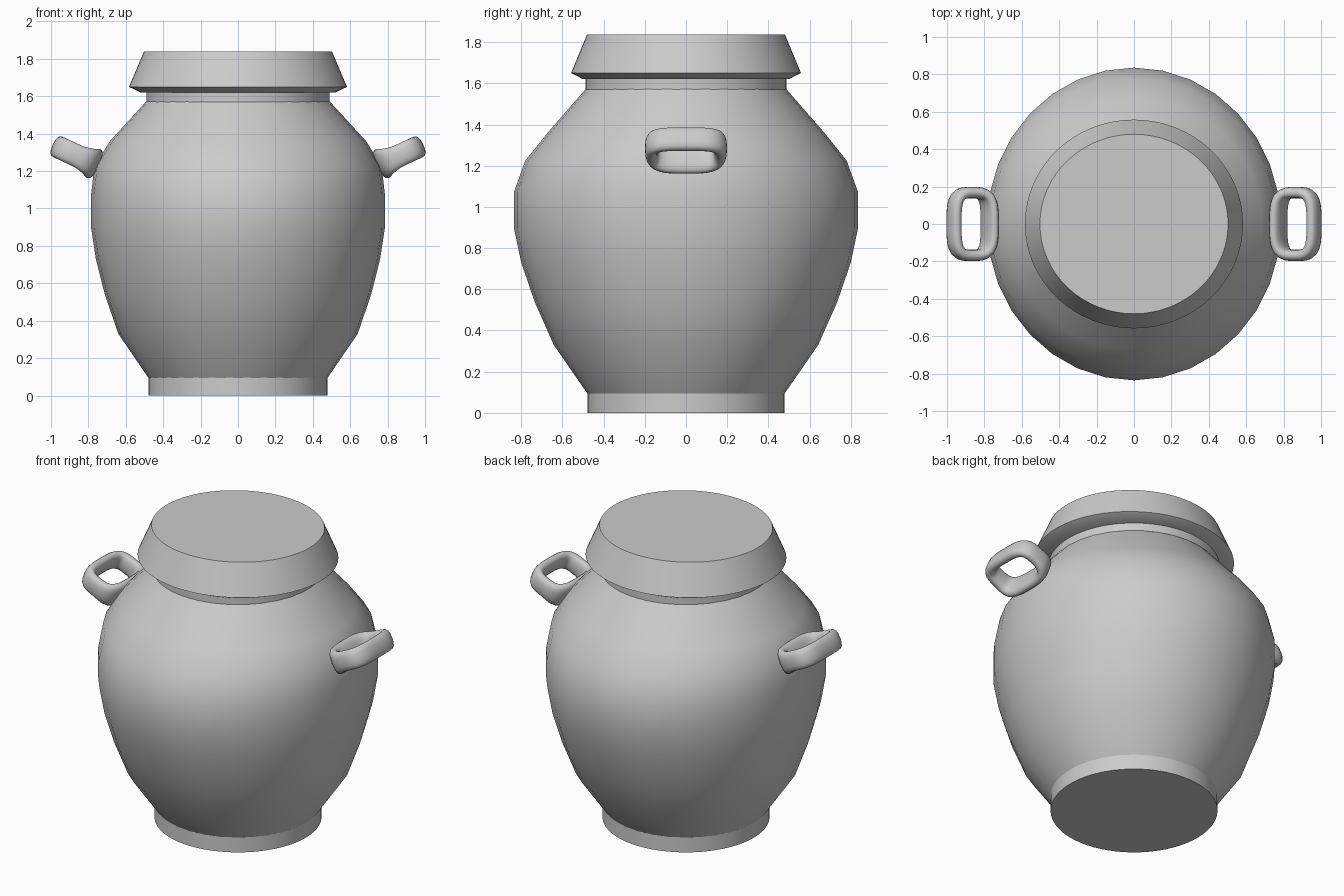
import bpy, bmesh
from math import sin, cos, pi, radians
from mathutils import Vector

if "Cube" in bpy.data.objects:
    bpy.data.objects.remove(bpy.data.objects["Cube"])


def sgn_pow(v, p):
    return abs(v) ** p * (1 if v >= 0 else -1)


def finish(name, rings, closed_loop=False, angle=30):
    """Bridge successive rings of points; cap the ends unless it is a loop."""
    bm = bmesh.new()
    vs = [[bm.verts.new(p) for p in ring] for ring in rings]
    n = len(vs[0])
    pairs = list(zip(vs, vs[1:])) + ([(vs[-1], vs[0])] if closed_loop else [])
    for a, b in pairs:
        for i in range(n):
            j = (i + 1) % n
            bm.faces.new((a[i], a[j], b[j], b[i]))
    if not closed_loop:
        bm.faces.new(vs[0][::-1])
        bm.faces.new(vs[-1])
    bmesh.ops.recalc_face_normals(bm, faces=bm.faces[:])
    me = bpy.data.meshes.new(name)
    bm.to_mesh(me)
    bm.free()
    ob = bpy.data.objects.new(name, me)
    bpy.context.collection.objects.link(ob)
    bpy.ops.object.select_all(action='DESELECT')
    ob.select_set(True)
    bpy.context.view_layer.objects.active = ob
    bpy.ops.object.shade_smooth_by_angle(angle=radians(angle))
    return ob


def lathe(name, profile, sides):
    """Profile entries are (x radius, y radius, z)."""
    ang = [2 * pi * i / sides for i in range(sides)]
    return finish(name, [[(rx * cos(a), ry * sin(a), z) for a in ang]
                         for rx, ry, z in profile])


# Pot: foot, slightly oval belly, neck and lid
lathe("foot", [(.478, .478, 0), (.478, .478, .095)], 64)
lathe("belly", [(.478, .478, .093), (.64, .642, .33), (.712, .735, .54),
                (.76, .80, .73), (.786, .836, .90), (.786, .836, 1.07),
                (.768, .78, 1.225), (.685, .672, 1.36), (.488, .484, 1.575)], 32)
lathe("neck", [(.49, .488, 1.57), (.49, .488, 1.625)], 64)
lathe("lid", [(.52, .50, 1.62), (.583, .558, 1.65), (.503, .48, 1.838)], 64)

# Handles: flattened tube swept round a rounded rectangle, tilted upward
TILT = radians(25)
STEPS, SECTION = 48, 16


def path(t):
    a, b, n = .105, .168, 3.6
    r = (abs(cos(t) / a) ** n + abs(sin(t) / b) ** n) ** (-1 / n)
    return Vector((r * cos(t), r * sin(t)))


def handle(name, side):
    rings = []
    for k in range(STEPS):
        t = 2 * pi * k / STEPS
        p = path(t)
        d = path(t + .01) - path(t - .01)
        out = Vector((d.y, -d.x)).normalized()
        base = max(0, -p.x / .105)              # thicker where it meets the pot
        half_h = .06 + .025 * base ** 2
        ring = []
        for i in range(SECTION):
            s = 2 * pi * i / SECTION
            q = p + out * (.031 * sgn_pow(cos(s), .8))
            u, h = q.x + .105, half_h * sgn_pow(sin(s), .8)
            x = .772 + u * cos(TILT) - h * sin(TILT)
            z = 1.24 + u * sin(TILT) + h * cos(TILT)
            ring.append((side * x, q.y, z))
        rings.append(ring)
    finish(name, rings, closed_loop=True, angle=60)


for name, side in (("right_handle", 1), ("left_handle", -1)):
    handle(name, side)
